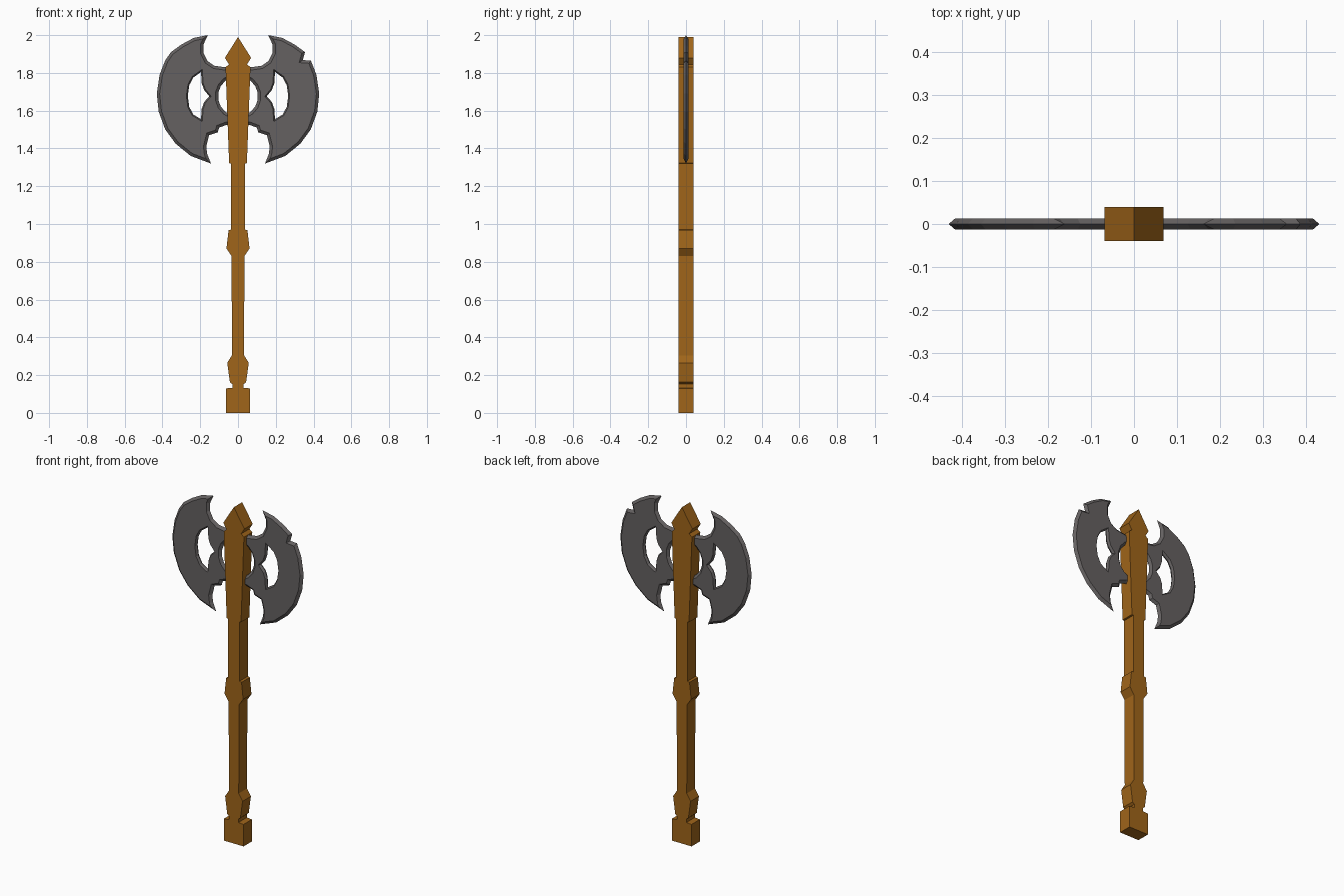
import bpy, bmesh, math
from mathutils import Vector

if "Cube" in bpy.data.objects:
    bpy.data.objects.remove(bpy.data.objects["Cube"])


def material(name, rgb):
    m = bpy.data.materials.new(name)
    m.diffuse_color = (*rgb, 1)
    m.use_nodes = True
    m.node_tree.nodes["Principled BSDF"].inputs["Base Color"].default_value = m.diffuse_color
    return m


def finish(bm, name, mat):
    bmesh.ops.recalc_face_normals(bm, faces=bm.faces[:])
    me = bpy.data.meshes.new(name)
    bm.to_mesh(me)
    bm.free()
    me.materials.append(mat)
    ob = bpy.data.objects.new(name, me)
    bpy.context.collection.objects.link(ob)
    return ob


def inset(pts, d):
    """Offset a closed loop to its left side, limiting the mitre at sharp tips."""
    out = []
    for i, p in enumerate(pts):
        a = (p - pts[i - 1]).normalized()
        b = (pts[(i + 1) % len(pts)] - p).normalized()
        na, nb = Vector((-a.y, a.x)), Vector((-b.y, b.x))
        n = (na + nb).normalized()
        out.append(p + n * d / max(n.dot(na), 0.4))
    return out


def area(pts):
    return sum(p.x * q.y - q.x * p.y for p, q in zip(pts, pts[1:] + pts[:1]))


def plate(name, outline, holes, half, bevel, mat):
    """Flat plate with a ridge running around the outline and the holes."""
    bm = bmesh.new()
    caps = [[], []]
    for k, loop in enumerate([outline] + holes):
        pts = [Vector(p) for p in loop]
        if (area(pts) > 0) != (k == 0):
            pts.reverse()
        ins = inset(pts, bevel if k == 0 else bevel * 0.5)
        mid = [bm.verts.new((p.x, 0, p.y)) for p in pts]
        for side, y in enumerate((-half, half)):
            ring = [bm.verts.new((p.x, y, p.y)) for p in ins]
            for i in range(len(pts)):
                j = (i + 1) % len(pts)
                bm.faces.new((mid[i], mid[j], ring[j], ring[i]))
                caps[side].append(bm.edges.get((ring[i], ring[j])))
    for edges in caps:
        bmesh.ops.triangle_fill(bm, edges=edges, use_beauty=True)
    return finish(bm, name, mat)


wood = material("wood", (0.35, 0.13, 0.01))
steel = material("steel", (0.13, 0.12, 0.12))

# Handle: (half width, height) silhouette extruded front to back
half_profile = [(.064, 0), (.064, .13), (.03, .132), (.03, .152), (.043, .163),
                (.057, .265), (.032, .305), (.034, .83), (.061, .87), (.05, .967),
                (.037, .97), (.037, 1.32), (.047, 1.322), (.066, 1.83),
                (.048, 1.845), (.069, 1.88)]
D = .039
sil = half_profile + [(0, 1.99)] + [(-x, z) for x, z in reversed(half_profile)]
bm = bmesh.new()
front = bm.faces.new([bm.verts.new((x, -D, z)) for x, z in sil])
ext = bmesh.ops.extrude_face_region(bm, geom=[front], use_keep_orig=True)
bmesh.ops.translate(bm, vec=(0, 2 * D, 0),
                    verts=[g for g in ext["geom"] if isinstance(g, bmesh.types.BMVert)])
finish(bm, "handle", wood)

# Axe blades: cutting edge, lower hook, arc beside the handle, upper hook
edge_top = [(.16, 2.0), (.235, 1.985), (.30, 1.95), (.355, 1.91)]
nick = [(.343, 1.868)]
edge_low = [(.386, 1.865), (.415, 1.79), (.43, 1.69), (.42, 1.595), (.385, 1.5),
            (.33, 1.425), (.25, 1.36), (.143, 1.32)]
lower = [(.163, 1.37), (.168, 1.41), (.153, 1.47), (.107, 1.485), (.10, 1.51),
         (.06, 1.525), (.03, 1.525)]
arc = [(.106 * math.cos(math.radians(a)), 1.676 + .106 * math.sin(math.radians(a)))
       for a in range(-70, 71, 20)]
upper = [(.03, 1.832), (.07, 1.83), (.125, 1.838), (.162, 1.863), (.183, 1.905),
         (.183, 1.95)]
# Crescent hole with an inward point
eye = [(.196, 1.805), (.237, 1.775), (.258, 1.735), (.266, 1.677), (.258, 1.62),
       (.237, 1.58), (.196, 1.555), (.192, 1.61), (.18, 1.645), (.152, 1.676),
       (.18, 1.71), (.192, 1.745)]

for name, s, cut in (("right_blade", 1, nick), ("left_blade", -1, [])):
    outline = edge_top + cut + edge_low + lower + arc + upper
    plate(name, [(s * x, z) for x, z in outline], [[(s * x, z) for x, z in eye]],
          .013, .015, steel)
